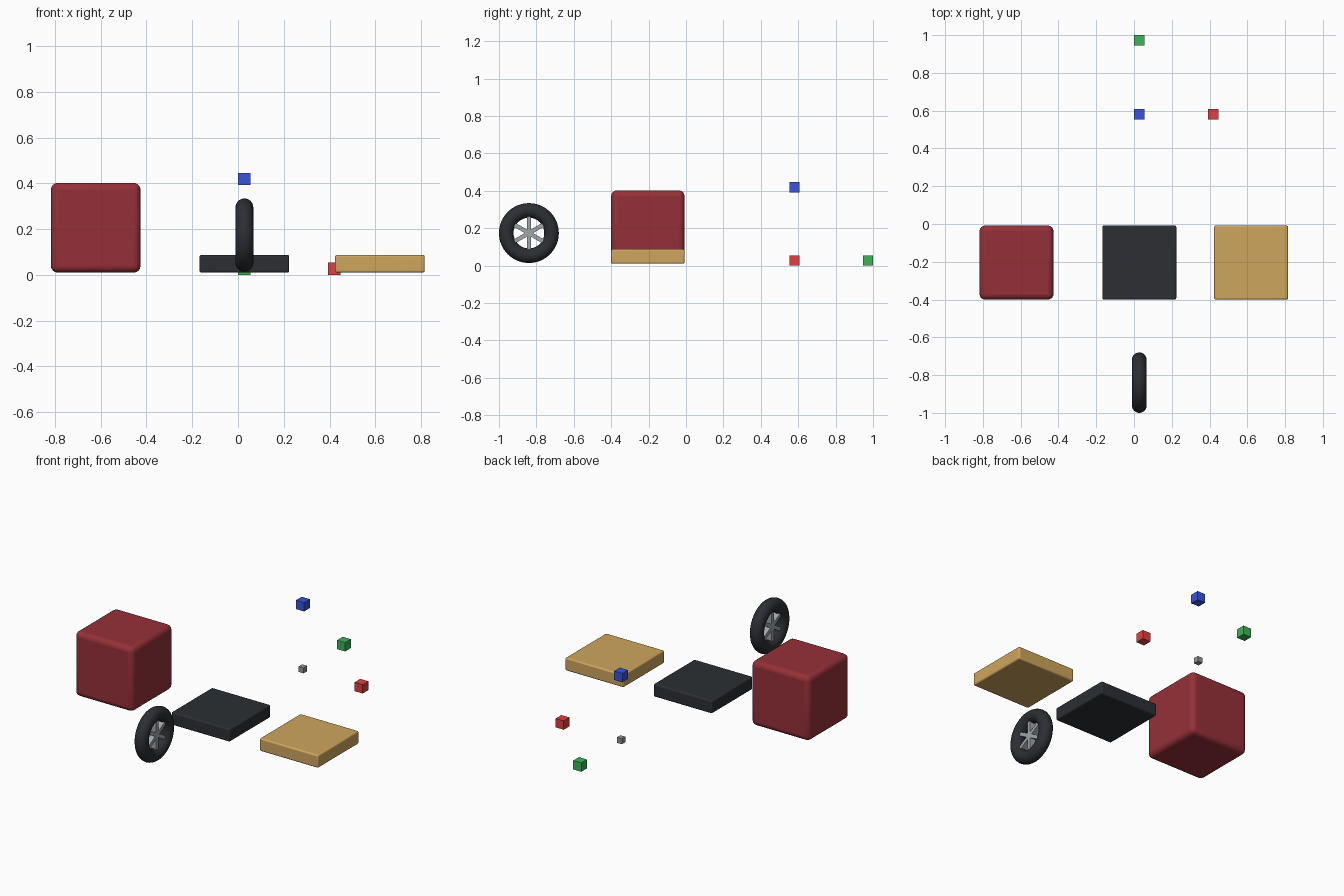
import bpy
from math import pi

if "Cube" in bpy.data.objects:
    bpy.data.objects.remove(bpy.data.objects["Cube"])

U = 0.392                      # spacing unit of the layout
OX, OY, OZ = 0.028, 0.581, 0.027   # marker origin


def mat(name, col):
    m = bpy.data.materials.new(name)
    m.diffuse_color = (*col, 1)
    m.use_nodes = True
    m.node_tree.nodes["Principled BSDF"].inputs["Base Color"].default_value = m.diffuse_color
    return m


RED = mat("dark_red", (0.30, 0.03, 0.04))
BLACK = mat("charcoal", (0.025, 0.028, 0.033))
TAN = mat("tan", (0.62, 0.38, 0.11))
STEEL = mat("steel", (0.35, 0.38, 0.40))
AX_R = mat("axis_red", (0.75, 0.05, 0.05))
AX_G = mat("axis_green", (0.05, 0.45, 0.10))
AX_B = mat("axis_blue", (0.04, 0.09, 0.72))


def box(name, loc, dims, material=None, bevel=0, rot=(0, 0, 0)):
    bpy.ops.mesh.primitive_cube_add(size=1, location=loc, rotation=rot)
    o = bpy.context.object
    o.name = name
    o.scale = dims
    bpy.ops.object.transform_apply(location=False, rotation=False, scale=True)
    if material:
        o.data.materials.append(material)
    if bevel:
        b = o.modifiers.new("bevel", "BEVEL")
        b.width = bevel
        b.segments = 4
        bpy.ops.object.shade_smooth_by_angle(angle=pi / 6)
    return o


# Body block and two flat slabs
YB = -0.204
box("red_block", (-0.622, YB, 0.010 + U / 2), (U, U, U), RED, 0.03)
box("black_slab", (OX, YB, 0.049), (U, U, 0.078), BLACK, 0.009)
box("tan_slab", (0.62, YB, 0.049), (U, U, 0.078), TAN, 0.009)

# Wheel: tyre with six spokes made of three crossing bars
WC = (OX, -0.84, 0.174)
bpy.ops.mesh.primitive_torus_add(location=WC, rotation=(0, pi / 2, 0),
                                 major_radius=0.121, minor_radius=0.039,
                                 major_segments=64, minor_segments=24)
tyre = bpy.context.object
tyre.name = "tyre"
tyre.data.materials.append(BLACK)
bpy.ops.object.shade_smooth()
for i in range(3):
    box(f"spoke_bar_{i + 1}", WC, (0.04, 0.022, 0.21), STEEL, 0, (i * pi / 3, 0, 0))

# Axis markers
S = 0.054
box("origin_marker", (OX, OY, OZ), (0.033,) * 3, mat("grey", (0.3, 0.3, 0.3)))
box("x_marker", (OX + U, OY, OZ), (S,) * 3, AX_R)
box("y_marker", (OX, OY + U, OZ), (S,) * 3, AX_G)
box("z_marker", (OX, OY, OZ + U), (S,) * 3, AX_B)
